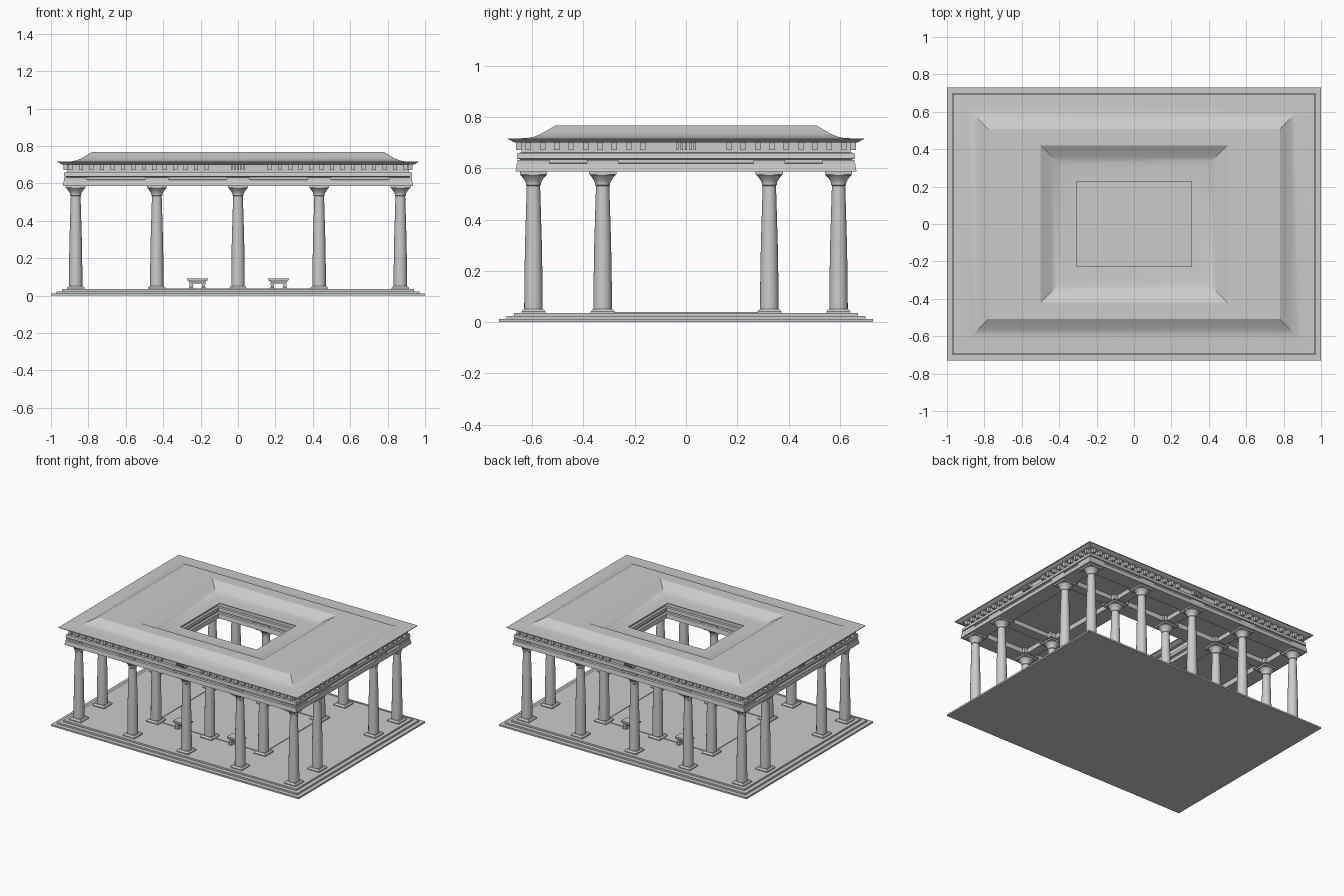
import bpy, bmesh
from mathutils import Matrix
from math import pi, cos, sin

cube = bpy.data.objects.get("Cube")
if cube:
    bpy.data.objects.remove(cube)

stone = bpy.data.materials.new("grey stone")
stone.use_nodes = True
GREY = (0.6, 0.6, 0.6, 1)
stone.diffuse_color = GREY
stone.node_tree.nodes["Principled BSDF"].inputs["Base Color"].default_value = GREY

COL_X = (-0.868, -0.434, 0, 0.434, 0.868)
COL_Y = (-0.595, -0.325, 0.325, 0.595)
OUT = (0.868, 0.597)
INN = (0.405, 0.325)
FLOOR, BEAM, CEIL, EAVE = 0.035, 0.587, 0.622, 0.716


def finish(name, bm, smooth=False):
    bmesh.ops.recalc_face_normals(bm, faces=bm.faces)
    mesh = bpy.data.meshes.new(name)
    bm.to_mesh(mesh)
    bm.free()
    mesh.materials.append(stone)
    ob = bpy.data.objects.new(name, mesh)
    bpy.context.collection.objects.link(ob)
    if smooth:
        bpy.ops.object.select_all(action='DESELECT')
        ob.select_set(True)
        bpy.context.view_layer.objects.active = ob
        bpy.ops.object.shade_smooth_by_angle(angle=0.5)
    return ob


def loft(bm, sections, closed=False, at=(0, 0)):
    """Stack of rectangles (half x, half y, z); closed joins last to first, otherwise the ends are capped."""
    rings = [[bm.verts.new((at[0] + sx * hx, at[1] + sy * hy, z))
              for sx, sy in ((-1, -1), (1, -1), (1, 1), (-1, 1))] for hx, hy, z in sections]
    pairs = list(zip(rings, rings[1:]))
    if closed:
        pairs.append((rings[-1], rings[0]))
    else:
        bm.faces.new(rings[0])
        bm.faces.new(rings[-1])
    for a, b in pairs:
        for i in range(4):
            j = (i + 1) % 4
            bm.faces.new((a[i], a[j], b[j], b[i]))


def lathe(bm, profile, at, sides=24):
    """Round shaft from (radius, z) pairs."""
    rings = [[bm.verts.new((at[0] + r * cos(2 * pi * i / sides), at[1] + r * sin(2 * pi * i / sides), z))
              for i in range(sides)] for r, z in profile]
    for a, b in zip(rings, rings[1:]):
        for i in range(sides):
            j = (i + 1) % sides
            bm.faces.new((a[i], a[j], b[j], b[i]))


def box(bm, x, y, hx, hy, z0, z1):
    loft(bm, [(hx, hy, z0), (hx, hy, z1)], at=(x, y))


# Stepped floor
bm = bmesh.new()
steps = []
for i in range(3):
    hx, hy = 1 - 0.03 * i, 0.73 - 0.03 * i
    steps += [(hx, hy, FLOOR * i / 3), (hx, hy, FLOOR * (i + 1) / 3)]
loft(bm, steps)
finish("stepped_floor", bm)

# Low curb around the court
bm = bmesh.new()
loft(bm, [(0.44, 0.33, FLOOR - 0.005), (0.44, 0.33, FLOOR + 0.004),
          (0.428, 0.318, FLOOR + 0.004), (0.428, 0.318, FLOOR - 0.005)], closed=True)
finish("court_curb", bm)

# Columns with square plinths and flared capitals
shaft = [(0.036, 0.05), (0.0355, 0.15), (0.033, 0.3), (0.0285, 0.45), (0.026, 0.532),
         (0.029, 0.535), (0.029, 0.542), (0.033, 0.552), (0.042, 0.565), (0.05, 0.573), (0.05, 0.578)]
for cx in COL_X:
    for cy in COL_Y:
        bm = bmesh.new()
        loft(bm, [(0.047, 0.047, FLOOR), (0.047, 0.047, 0.041), (0.038, 0.038, 0.052)], at=(cx, cy))
        lathe(bm, shaft, (cx, cy))
        box(bm, cx, cy, 0.053, 0.053, 0.576, BEAM)
        finish("column", bm, smooth=True)

# Ceiling beams with square blocks above the columns
bm = bmesh.new()
for cx in COL_X:
    for s in (-1, 1):
        box(bm, cx, s * 0.46, 0.035, 0.13, BEAM + 0.004, CEIL + 0.01)
    for cy in COL_Y:
        box(bm, cx, cy, 0.062, 0.062, BEAM, CEIL + 0.01)
for cy in COL_Y[1:3]:
    for s in (-1, 1):
        box(bm, s * 0.65, cy, 0.21, 0.035, BEAM + 0.004, CEIL + 0.01)
finish("ceiling_beams", bm)

# Moulded entablatures, outer and around the court (offset from column line, height)
mould = [(-0.045, CEIL), (-0.045, BEAM), (0.068, BEAM), (0.063, 0.618), (0.05, 0.621), (0.05, 0.635),
         (0.063, 0.638), (0.06, 0.66), (0.045, 0.662), (0.045, 0.7), (0.07, 0.7),
         (0.078, 0.704), (0.09, 0.711), (0.097, 0.712), (0.097, EAVE), (-0.045, EAVE)]
for name, (hx, hy), sign in (("outer_entablature", OUT, 1), ("court_entablature", INN, -1)):
    bm = bmesh.new()
    loft(bm, [(hx + sign * d, hy + sign * d, z) for d, z in mould], closed=True)
    finish(name, bm)

# Dentils on all four sides, with a fluted block of thin ribs at each centre
bm = bmesh.new()
for length, count, far in ((0.895, 14, 1), (0.615, 9, 0)):
    offsets = [0.168 + (length - 0.168) * i / (count - 1) for i in range(count)]
    teeth = [(s * u, 0.011) for u in offsets for s in (-1, 1)]
    teeth += [(0.017 * i, 0.0045) for i in range(-2, 3)]
    face = OUT[far] + 0.052
    for u, half in teeth:
        for s in (-1, 1):
            if far:
                box(bm, u, s * face, half, 0.014, 0.671, 0.702)
            else:
                box(bm, s * face, u, 0.014, half, 0.671, 0.702)
finish("dentils", bm)

# Roof ring: curved outer slope, flat top, curved slope down to the opening
ox, oy = OUT[0] + 0.097, OUT[1] + 0.097
ix, iy = INN[0] - 0.097, INN[1] - 0.097
roof = [(ox, oy, EAVE), (0.89, 0.62, 0.718), (0.865, 0.593, 0.723), (0.838, 0.567, 0.734),
        (0.81, 0.538, 0.75), (0.78, 0.508, 0.768),
        (0.50, 0.42, 0.768), (0.47, 0.39, 0.75), (0.44, 0.36, 0.734), (0.415, 0.335, 0.723),
        (0.39, 0.31, 0.718), (ix, iy, EAVE),
        (0.44, 0.36, EAVE - 0.002), (0.44, 0.36, CEIL), (0.83, 0.56, CEIL), (0.83, 0.56, EAVE - 0.002)]
bm = bmesh.new()
loft(bm, roof, closed=True)
finish("roof", bm, smooth=True)

# Small benches between the court columns
for bx in (-0.217, 0.217):
    for by in COL_Y[1:3]:
        bm = bmesh.new()
        loft(bm, [(0.04, 0.026, 0.066), (0.046, 0.03, 0.076), (0.056, 0.034, 0.084),
                  (0.056, 0.034, 0.092)], at=(bx, by))
        for s in (-1, 1):
            loft(bm, [(0.013, 0.03, FLOOR), (0.013, 0.03, 0.041), (0.008, 0.025, 0.047),
                      (0.01, 0.025, 0.068)], at=(bx + s * 0.033, by))
        finish("bench", bm)
